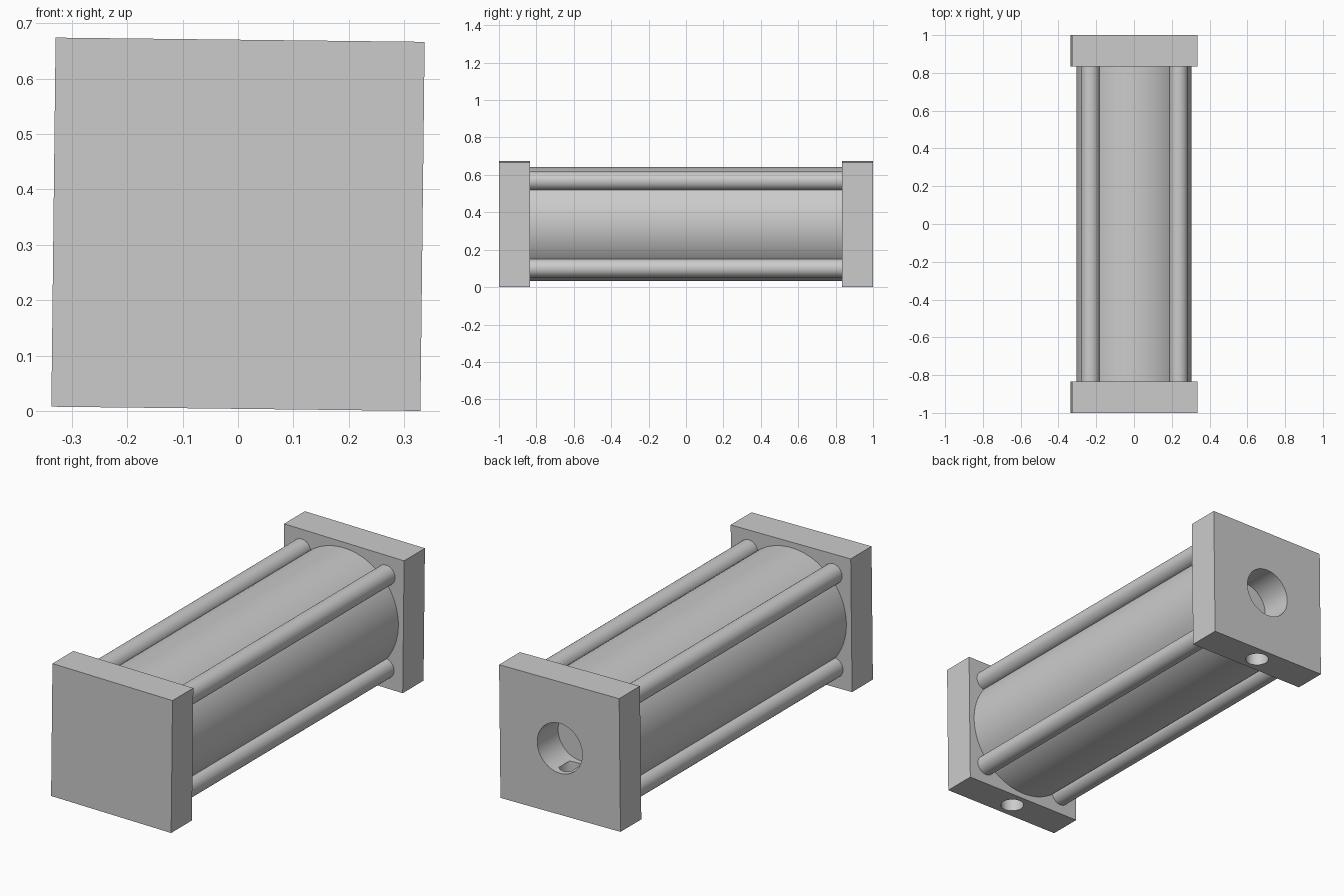
import bpy
import bmesh
import math
from mathutils import Matrix, Vector

cube = bpy.data.objects.get("Cube")
if cube:
    bpy.data.objects.remove(cube, do_unlink=True)

SIDE = 0.666          # square end cap
CAP = 0.165           # end cap thickness
INNER = 1 - CAP       # where the barrel meets the caps
ROD = 0.234           # tie rod offset from the axis
TILT = 0.0115         # slight roll about the long axis
FRAME = Matrix.Translation((0, 0, 0.337)) @ Matrix.Rotation(TILT, 4, 'Y')
ALONG_Y = Matrix.Rotation(math.radians(90), 4, 'X')

grey = bpy.data.materials.new("Light grey metal")
grey.use_nodes = True
colour = (0.6, 0.6, 0.6, 1)
grey.diffuse_color = colour
grey.node_tree.nodes["Principled BSDF"].inputs["Base Color"].default_value = colour


def finish(name, bm):
    """Turn a bmesh into a named, coloured object in the tilted frame."""
    mesh = bpy.data.meshes.new(name)
    bm.to_mesh(mesh)
    bm.free()
    mesh.materials.append(grey)
    obj = bpy.data.objects.new(name, mesh)
    obj.matrix_world = FRAME
    bpy.context.collection.objects.link(obj)
    return obj


def cylinder(name, radius, length, centre, turn=Matrix(), sides=64):
    bm = bmesh.new()
    bmesh.ops.create_cone(bm, cap_ends=True, segments=sides, radius1=radius,
                          radius2=radius, depth=length,
                          matrix=Matrix.Translation(centre) @ turn)
    return finish(name, bm)


def box(name, size, centre):
    bm = bmesh.new()
    bmesh.ops.create_cube(bm, size=1, matrix=Matrix.Translation(centre)
                          @ Matrix.Diagonal(Vector(size).to_4d()))
    return finish(name, bm)


def select(obj):
    bpy.ops.object.select_all(action='DESELECT')
    obj.select_set(True)
    bpy.context.view_layer.objects.active = obj


def cut(obj, cutter):
    """Drill the cutter out of the object and discard it."""
    cutter.hide_render = True
    mod = obj.modifiers.new("Drill", 'BOOLEAN')
    mod.operation = 'DIFFERENCE'
    mod.solver = 'EXACT'
    mod.object = cutter
    select(obj)
    bpy.ops.object.modifier_apply(modifier=mod.name)
    bpy.data.objects.remove(cutter, do_unlink=True)


parts = []

# End caps, each with a port drilled up from the underside
for name, side in (("front", -1), ("back", 1)):
    y = side * (1 - CAP / 2)
    cap = box(name + "_end_cap", (SIDE, CAP, SIDE), (0, y, 0))
    if side > 0:
        # Large bore in the back cap, closed off by the barrel end
        cut(cap, cylinder("bore_cutter", 0.125, CAP * 2, (0, y, 0), ALONG_Y))
    cut(cap, cylinder("port_cutter", 0.055, 0.3, (0, y, -0.27), sides=48))
    parts.append(cap)

# Barrel between the caps
parts.append(cylinder("barrel", 0.305, 2 * INNER, (0, 0, 0), ALONG_Y, 96))

# Four tie rods at the corners
for height, z in (("upper", ROD), ("lower", -ROD)):
    for hand, x in (("left", ROD), ("right", -ROD)):
        parts.append(cylinder(f"{height}_{hand}_tie_rod", 0.05, 2 * INNER,
                              (x, 0, z), ALONG_Y, 48))

for part in parts:
    select(part)
    bpy.ops.object.shade_smooth_by_angle(angle=math.radians(30))
